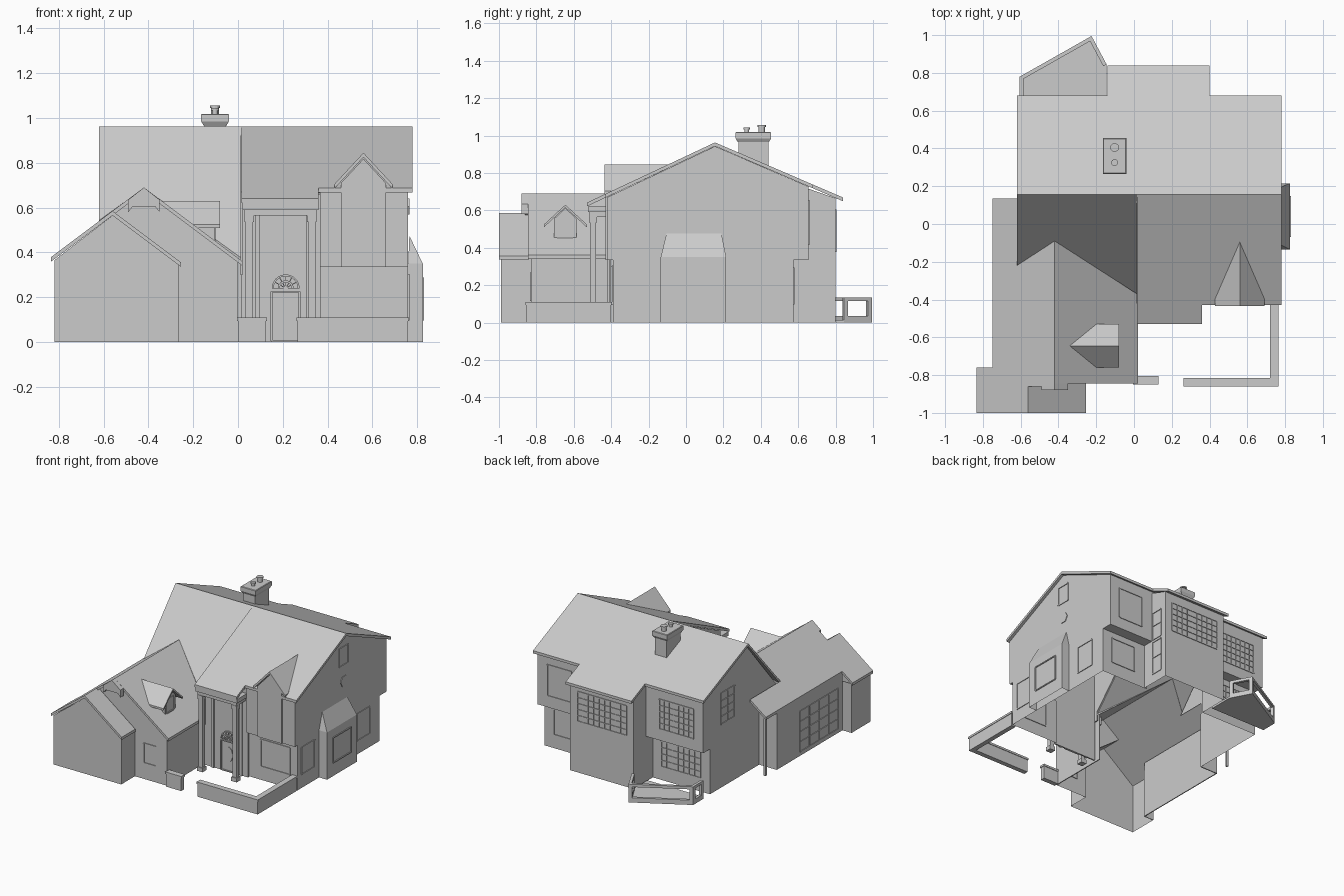
import bpy, bmesh
from math import pi, cos, sin
from mathutils import Vector

if "Cube" in bpy.data.objects:
    bpy.data.objects.remove(bpy.data.objects["Cube"])


def make(name, verts, faces):
    bm = bmesh.new()
    vs = [bm.verts.new(v) for v in verts]
    for f in faces:
        bm.faces.new([vs[i] for i in f])
    bmesh.ops.recalc_face_normals(bm, faces=bm.faces)
    me = bpy.data.meshes.new(name)
    bm.to_mesh(me)
    bm.free()
    ob = bpy.data.objects.new(name, me)
    bpy.context.collection.objects.link(ob)
    return ob


def prism(name, axis, prof, a, b, caps=(1, 1), skip=()):
    """Extrude a profile along x (y,z), y (x,z) or z (x,y); ground faces stay open."""
    def put(p, t):
        return {'x': (t, p[0], p[1]), 'y': (p[0], t, p[1]), 'z': (p[0], p[1], t)}[axis]
    n = len(prof)
    verts = [put(p, a) for p in prof] + [put(p, b) for p in prof]
    faces = []
    for i in range(n):
        j = (i + 1) % n
        if i in skip or (axis != 'z' and prof[i][1] == 0 and prof[j][1] == 0):
            continue
        faces.append((i, j, j + n, i + n))
    if caps[0]:
        faces.append(tuple(range(n)))
    if caps[1]:
        faces.append(tuple(range(n, 2 * n)))
    return make(name, verts, faces)


def box(name, x, y, z):
    return prism(name, 'z', [(x[0], y[0]), (x[1], y[0]), (x[1], y[1]), (x[0], y[1])], *z)


def slab(name, pts, zf, t=0.02):
    """Roof plane: an outline in plan lifted on to a height function, with thickness."""
    n = len(pts)
    verts = [(x, y, zf(x, y) - d) for d in (0, t) for x, y in pts]
    faces = [(i, (i + 1) % n, (i + 1) % n + n, i + n) for i in range(n)]
    return make(name, verts, faces + [tuple(range(n)), tuple(range(n, 2 * n))])


def window(name, axis, plane, u, z, nu=1, nz=1, w=0.008, d=0.005):
    """Window frame and glazing bars lying on a wall plane."""
    def bar(u0, u1, z0, z1):
        p, q = (plane - d, plane + d), (u0, u1)
        box(name, p if axis == 'x' else q, q if axis == 'x' else p, (z0, z1))
    for i in range(nu + 1):
        c = u[0] + (u[1] - u[0]) * i / nu
        h = w / 2 if i in (0, nu) else w / 4
        bar(c - h, c + h, *z)
    for i in range(nz + 1):
        c = z[0] + (z[1] - z[0]) * i / nz
        h = w / 2 if i in (0, nz) else w / 4
        bar(u[0], u[1], c - h, c + h)


def cyl(name, x, y, r, z0, z1, n=16):
    return prism(name, 'z', [(x + r * cos(2 * pi * i / n), y + r * sin(2 * pi * i / n)) for i in range(n)], z0, z1)


# main roof
back = lambda x, y: 0.963 - 0.43 * (y - 0.155)
front = lambda x, y: 0.963 - 0.47 * (0.155 - y)
steep = lambda x, y: 0.963 - 1.12 * (0.155 - y)
slab("main_roof_back", [(-.62, .155), (.78, .155), (.78, .68), (.4, .68), (.4, .84),
                        (-.14, .84), (-.14, .68), (-.62, .68)], back)
slab("main_roof_front", [(.015, .155), (.015, -.53), (.36, -.53), (.36, -.43), (.78, -.43), (.78, .155)], front)
slab("main_roof_steep", [(-.62, .155), (-.62, -.22), (-.42, -.09), (.015, -.37), (.015, .155)], steep)

# main walls: upper floor overhangs the lower floor, undersides of roofs and joints stay open
rear = [(.155, .942), (.655, .727), (.655, .335), (.575, .335), (.575, 0)]
prism("right_walls", 'x', [(-.39, 0), (-.39, .335), (-.42, .335), (-.42, .67)] + rear, .365, .76, (0, 1), (3, 4))
prism("left_walls", 'x', [(0, 0), (0, .5), (-.22, .5)] + rear, -.6, -.13, (1, 0), (0, 1, 2, 3))
box("entrance_wall", (.015, .37), (-.41, -.40), (0, .66))
prism("roof_step_wall", 'x', [(.155, .942), (-.42, .67), (-.42, .3), (-.37, .3), (-.37, .37)], .012, .02)
prism("back_bay", 'x', [(.57, 0), (.57, .745), (.8, .665), (.8, 0)], -.13, .39, skip=(0, 1))

# garage roofs and walls
g = lambda x, y: 0.69 - 0.75 * abs(x + 0.42)
slab("garage_roof_left", [(-.42, -.09), (-.62, -.22), (-.62, .135), (-.75, .135), (-.75, -.76), (-.835, -.76),
                          (-.835, -1), (-.56, -1), (-.56, -.86), (-.42, -.86)], g)
slab("garage_roof_right", [(-.42, -.09), (.02, -.373), (.02, -.845), (-.42, -.845)], g)
slab("front_gable_roof", [(-.56, -.84), (-.255, -.84), (-.255, -1), (-.56, -1)],
     lambda x, y: .585 - .75 * (x + .56))
box("garage_left_wall", (-.745, -.738), (-.77, 0), (0, .42))
box("garage_right_wall", (-.007, 0), (-.83, -.37), (0, .36))
box("garage_end_wall", (-.74, -.6), (-.007, 0), (0, .42))
wall = [(-.56, .565), (-.42, .67), (0, .355), (0, 0), (-.265, 0), (-.265, .345)]
make("garage_front_wall", [(x, -.83, z) for x, z in wall], [range(6)])
prism("front_gable_left", 'y', [(-.82, 0), (-.82, .365)], -.99, -.77, (0, 0), (1,))
prism("front_gable_walls", 'y', [(-.82, 0), (-.82, .365), (-.56, .565), (-.265, .345), (-.265, 0)],
      -.99, -.83, (1, 0), (0, 1, 2))
box("front_gable_return", (-.82, -.74), (-.775, -.77), (0, .365))
prism("gable_ornament", 'y', [(-.42, .69), (-.35, .635), (-.35, .58), (-.37, .605), (-.47, .605),
                              (-.49, .58), (-.49, .635)], -.88, -.845)
box("side_porch_post", (-.74, -.725), (.11, .125), (0, .425))

# front dormer
d1 = lambda x, y: 0.845 - 1.08 * abs(x - 0.56)
for s in (-1, 1):
    e = .56 + s * .13
    slab("front_dormer_roof", [(.56, -.435), (.56, -.095), (e, -.395), (e, -.435)], d1)
prism("front_dormer_wall", 'y', [(.46, .335), (.46, .71), (.56, .818), (.66, .71), (.66, .335)], -.43, -.41, (1, 0))

# garage dormer
d2 = lambda x, y: 0.63 - 0.92 * abs(y + 0.645)
for s in (-1, 1):
    e = -.645 + s * .115
    slab("garage_dormer_roof", [(-.08, -.645), (-.34, -.645), (-.2, e), (-.08, e)], d2, .015)
prism("garage_dormer_wall", 'x', [(-.705, .44), (-.705, .555), (-.645, .612), (-.585, .555), (-.585, .44)],
      -.2, -.105, (0, 1))
window("garage_dormer_window", 'x', -.105, (-.69, -.605), (.455, .555))

# porch beam and columns
box("porch_beam", (.03, .35), (-.515, -.41), (.565, .59))
box("porch_cornice", (.02, .36), (-.525, -.41), (.59, .62))
for x in (.05, .33):
    for h, z in ((.016, (0, .56)), (.022, (0, .03)), (.021, (.535, .565))):
        box("porch_column", (x - h, x + h), (-.497 - h, -.497 + h), z)
for x in (.085, .315):
    box("porch_pilaster", (x - .01, x + .01), (-.42, -.405), (0, .565))

# front door with fanlight
window("door_frame", 'y', -.412, (.15, .275), (.005, .225), d=.006)
for r in (.062, .035):
    arc = [(r * cos(pi * i / 12), r * sin(pi * i / 12)) for i in range(13)]
    ring = arc + [(x * (1 - .008 / r), z * (1 - .008 / r)) for x, z in reversed(arc)]
    prism("fanlight_arch", 'y', [(.213 + x, .24 + z) for x, z in ring], -.42, -.408)
for i in range(7):
    a = pi * i / 6
    c, s = cos(a), sin(a)
    prism("fanlight_bar", 'y', [(.213 + r * c - k * s, .24 + r * s + k * c)
          for r, k in ((.01, -.002), (.06, -.002), (.06, .002), (.01, .002))], -.418, -.408)
prism("door_oval_panel", 'y', [(.212 + .034 * cos(pi * i / 12), .13 + .055 * sin(pi * i / 12))
                               for i in range(24)], -.416, -.408)

# right bay window with sloping roof
make("right_bay", [(.76, -.135, 0), (.825, -.135, 0), (.825, .215, 0), (.76, .215, 0),
                   (.76, -.135, .35), (.825, -.135, .35), (.825, .215, .35), (.76, .215, .35),
                   (.765, -.105, .475), (.765, .19, .475)],
     [(0, 1, 5, 4), (1, 2, 6, 5), (2, 3, 7, 6), (5, 6, 9, 8), (4, 5, 8), (6, 7, 9)])
window("right_bay_window", 'x', .826, (-.065, .145), (.1, .285))

# windows: name, axis, plane, span, heights, panes
for spec in (
    ("right_window", 'x', .76, (-.34, -.19), (.1, .3), 1, 1),
    ("right_window", 'x', .76, (.31, .46), (.1, .3), 1, 1),
    ("attic_window", 'x', .76, (.1, .205), (.725, .86), 1, 1),
    ("bay_side_window", 'x', .39, (.665, .755), (.34, .55), 1, 2),
    ("bay_side_window", 'x', .39, (.665, .755), (.07, .32), 1, 2),
    ("left_gable_window", 'x', -.6, (.29, .45), (.47, .7), 2, 4),
    ("garage_door", 'x', -.745, (-.72, -.27), (.03, .33), 4, 4),
    ("back_bay_window", 'y', .8, (-.07, .33), (.38, .6), 9, 5),
    ("back_left_window", 'y', .655, (-.52, -.24), (.42, .64), 7, 5),
    ("back_terrace_window", 'y', .575, (-.52, -.2), (.1, .29), 7, 4),
    ("back_right_window", 'y', .655, (.48, .68), (.42, .65), 1, 1),
    ("back_right_lower_window", 'y', .575, (.48, .68), (.1, .29), 1, 1),
    ("garage_front_window", 'y', -.83, (-.19, -.09), (.12, .265), 1, 1),
    ("front_lower_window", 'y', -.39, (.46, .7), (.1, .3), 1, 1),
):
    window(*spec)
prism("hexagon_window", 'x', [(.155 + .042 * cos(pi * i / 3), .605 + .042 * sin(pi * i / 3)) for i in range(6)],
      .755, .765)

# low garden walls with capping
for x, y in (((.0, .125), (-.845, -.81)), ((.265, .76), (-.855, -.82)), ((.725, .76), (-.82, -.4))):
    box("garden_wall", x, y, (0, .095))
    box("garden_wall_cap", (x[0] - .004, x[1] + .004), (y[0] - .004, y[1] + .004), (.095, .11))

# back terrace: base slab, top rail and posts
edge = [(-.605, .66), (-.605, .78), (-.225, .995), (-.145, .845), (-.145, .66)]
prism("terrace_base", 'z', edge, 0, .015)
for p, q in zip(edge[:3], edge[1:4]):
    a, b = Vector(p), Vector(q)
    t = (b - a).normalized()
    n = Vector((t.y, -t.x)) * .02
    for s, e, z in ((a, b, (.115, .135)), (a, b, (.015, .035)),
                    (a, a + t * .025, (.015, .13)), (b - t * .025, b, (.015, .13))):
        prism("terrace_rail", 'z', [s[:], e[:], (e + n)[:], (s + n)[:]], *z)

# chimney
box("chimney_shaft", (-.15, -.055), (.28, .44), (.82, .98))
rings = ((.05, .965), (.062, .985), (.062, 1.015), (.058, 1.018))
make("chimney_crown", [(-.1025 + sx * w, .36 + sy * (w + .033), z) for w, z in rings
                       for sx, sy in ((-1, -1), (1, -1), (1, 1), (-1, 1))],
     [(4 * k + i, 4 * k + (i + 1) % 4, 4 * k + 4 + (i + 1) % 4, 4 * k + 4 + i) for k in range(3) for i in range(4)]
     + [(0, 1, 2, 3), (12, 13, 14, 15)])
for y, r, h in ((.405, .018, 1.055), (.325, .013, 1.043)):
    cyl("chimney_pot", -.1025, y, r, 1.01, h)
    cyl("chimney_pot_rim", -.1025, y, r + .005, h - .01, h)
